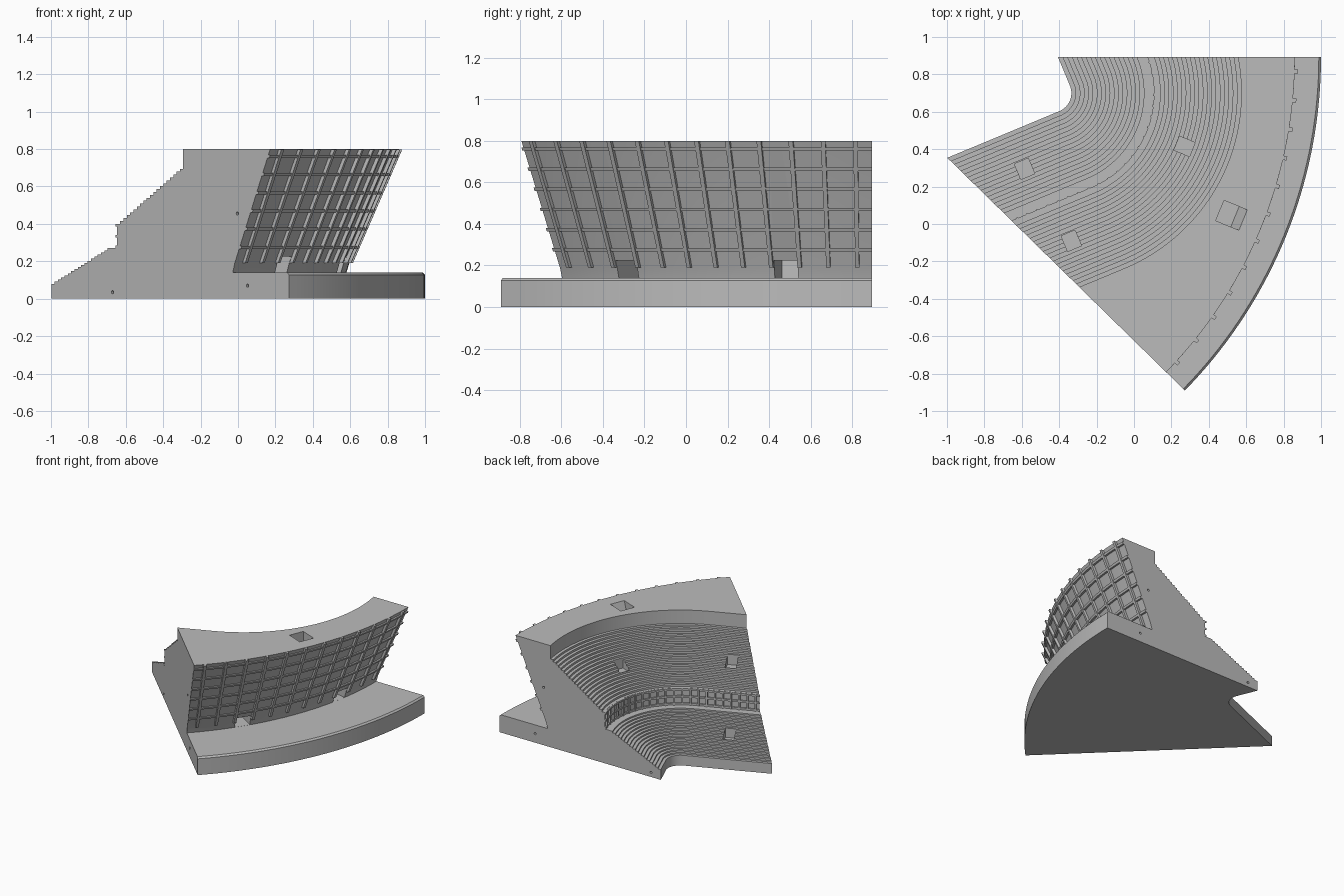
import bpy, bmesh, math
from mathutils import Vector, Matrix

cube = bpy.data.objects.get("Cube")
if cube:
    bpy.data.objects.remove(cube, do_unlink=True)

concrete = bpy.data.materials.new("concrete_grey")
concrete.use_nodes = True
GREY = (0.5, 0.5, 0.5, 1)
concrete.diffuse_color = GREY
concrete.node_tree.nodes["Principled BSDF"].inputs["Base Color"].default_value = GREY

HUB = Vector((-1.55, 0.894))       # centre of the outer arcs
CORNER = Vector((-0.44, 0.70))     # centre of the rounded seating corner
SWEEP = math.radians(-44.4)
SIDE_A, SIDE_B = math.radians(-67.4), math.radians(22.6)
SEG = 32


def polar(a, r=1.0):
    return Vector((math.cos(a), math.sin(a))) * r


def outer(r, a0=SWEEP, a1=0.0, n=SEG + 2):
    """Arc round the hub."""
    return [HUB + polar(a0 + (a1 - a0) * i / n, r) for i in range(n + 1)]


def inner(d):
    """Seating row: straight, rounded corner, then up to the rear end plane."""
    start, along = CORNER + polar(SIDE_A, d), polar(SIDE_A + math.pi / 2)
    end_normal = polar(SWEEP + math.pi / 2)
    pts = [start + along * ((HUB - start).dot(end_normal) / along.dot(end_normal))]
    rise = HUB.y - CORNER.y
    short = d * math.sin(SIDE_B) < rise
    stop, n = (SIDE_B, SEG) if short else (math.asin(rise / d), SEG + 1)
    pts += [CORNER + polar(SIDE_A + (stop - SIDE_A) * i / n, d) for i in range(n + 1)]
    if short:
        up = polar(SIDE_B + math.pi / 2)
        pts.append(pts[-1] + up * ((HUB.y - pts[-1].y) / up.y))
    return pts


def loft(bm, rows):
    """Closed solid through (path, z) rows, with flat end caps."""
    grid = [[bm.verts.new((p.x, p.y, z)) for p in path] for path, z in rows]
    for i, row in enumerate(grid):
        nxt = grid[(i + 1) % len(grid)]
        for j in range(len(row) - 1):
            bm.faces.new((row[j], row[j + 1], nxt[j + 1], nxt[j]))
    bm.faces.new([r[0] for r in grid])
    bm.faces.new([r[-1] for r in reversed(grid)])


def box(bm, x, y, z0, z1, sx, sy, angle):
    m = (Matrix.Translation((x, y, (z0 + z1) / 2)) @ Matrix.Rotation(angle, 4, 'Z')
         @ Matrix.Diagonal((sx, sy, z1 - z0, 1)))
    return bmesh.ops.create_cube(bm, size=1, matrix=m)["verts"]


def finish(bm, name):
    bmesh.ops.recalc_face_normals(bm, faces=bm.faces)
    me = bpy.data.meshes.new(name)
    bm.to_mesh(me)
    bm.free()
    me.materials.append(concrete)
    ob = bpy.data.objects.new(name, me)
    bpy.context.collection.objects.link(ob)
    return ob


def activate(ob):
    bpy.ops.object.select_all(action='DESELECT')
    ob.select_set(True)
    bpy.context.view_layer.objects.active = ob


def wall_r(z):
    return 2.145 + 0.265 * (z - 0.19) / 0.61


def stairs(d0, z0, d1, z1, n):
    """Treads and risers as (offset, height) pairs."""
    pts = []
    for i in range(n):
        d, z = d0 + (d1 - d0) * i / n, z0 + (z1 - z0) * i / n
        pts += [(d, z), (d + (d1 - d0) / n, z)]
    return pts + [(d1, z1)]


# Main solid: plinth, two stepped tiers and leaning outer wall
profile = [(0.105, 0)] + stairs(0.105, 0.08, 0.493, 0.27, 17) + [(0.557, 0.27)]
profile += stairs(0.557, 0.40, 1.014, 0.71, 20) + [(1.014, 0.80)]
rows = [(inner(d), z) for d, z in profile]
rows += [(outer(r), z) for r, z in ((wall_r(0.8), 0.8), (wall_r(0.19), 0.19), (2.13, 0.14),
                                    (2.538, 0.14), (2.55, 0.128), (2.55, 0))]
bm = bmesh.new()
loft(bm, rows)
stand = finish(bm, "grandstand")

# Openings: outer doors, stair exits, roof shaft and small end sockets
bm = bmesh.new()
for k in (0.25, 0.75):
    p = HUB + polar(SWEEP * k, 2.1)
    box(bm, p.x, p.y, 0.1405, 0.225, 0.3, 0.115, SWEEP * k)
for x, y, floor, top, a in ((0.27, 0.415, 0.49, 0.7, SWEEP / 2),
                            (-0.335, -0.09, 0.49, 0.7, SIDE_A),
                            (-0.585, 0.295, 0.13, 0.35, SIDE_A)):
    box(bm, x, y, floor, top, 0.09, 0.08, a)
shaft = box(bm, 0.525, 0.045, 0.68, 0.82, 0.142, 0.117, SWEEP / 2)
slope = polar(SWEEP / 2)
for v in shaft:
    if v.co.z < 0.7 and (v.co.xy - Vector((0.525, 0.045))).dot(slope) > 0:
        v.co.xy -= slope * 0.055
for a in (SWEEP, 0):
    for r, z in ((1.23, 0.035), (2.24, 0.07), (2.165, 0.455)):
        p = HUB + polar(a, r)
        m = (Matrix.Translation((p.x, p.y, z)) @ Matrix.Rotation(a, 4, 'Z')
             @ Matrix.Rotation(math.pi / 2, 4, 'X'))
        bmesh.ops.create_cone(bm, cap_ends=True, segments=12, radius1=0.009,
                              radius2=0.009, depth=0.04, matrix=m)
cutter = finish(bm, "opening_cutter")
cutter.hide_render = True
activate(stand)
mod = stand.modifiers.new("openings", 'BOOLEAN')
mod.object, mod.operation, mod.solver = cutter, 'DIFFERENCE', 'EXACT'
bpy.ops.object.modifier_apply(modifier=mod.name)
bpy.data.objects.remove(cutter, do_unlink=True)

# Horizontal bands on the outer wall
OUT, IN, HALF = 0.014, 0.01, 0.008
bm = bmesh.new()
for i in range(6):
    z = 0.275 + 0.097 * i
    loft(bm, [(outer(wall_r(h) + o), h) for h, o in
              ((z - HALF, -IN), (z - HALF, OUT), (z + HALF, OUT), (z + HALF, -IN))])
bands = finish(bm, "outer_wall_bands")

# Leaning ribs on the outer wall
bm = bmesh.new()
for i in range(12):
    a = SWEEP * (i + 0.5) / 12
    loft(bm, [(outer(wall_r(h) + o, a - 0.0045, a + 0.0045, 1), h) for h, o in
              ((0.19, -IN), (0.19, 0.02), (0.798, 0.02), (0.798, -IN))])
ribs = finish(bm, "outer_wall_ribs")

# Rails and posts on the wall between the tiers
bm = bmesh.new()
for z in (0.278, 0.335, 0.392):
    loft(bm, [(inner(0.557 + o), z + h) for o, h in
              ((-0.01, -0.007), (0.005, -0.007), (0.005, 0.007), (-0.01, 0.007))])
path = inner(0.552)
lengths = [(b - a).length for a, b in zip(path, path[1:])]
POSTS = 22
for k in range(POSTS):
    s = sum(lengths) * (k + 0.5) / POSTS
    i = 0
    while s > lengths[i]:
        s -= lengths[i]
        i += 1
    t = (path[i + 1] - path[i]).normalized()
    p = path[i] + t * s
    box(bm, p.x, p.y, 0.27, 0.398, 0.012, 0.018, math.atan2(t.y, t.x))
rails = finish(bm, "tier_wall_grid")

for ob in (stand, bands, ribs, rails):
    activate(ob)
    bpy.ops.object.shade_smooth_by_angle(angle=math.radians(25))
